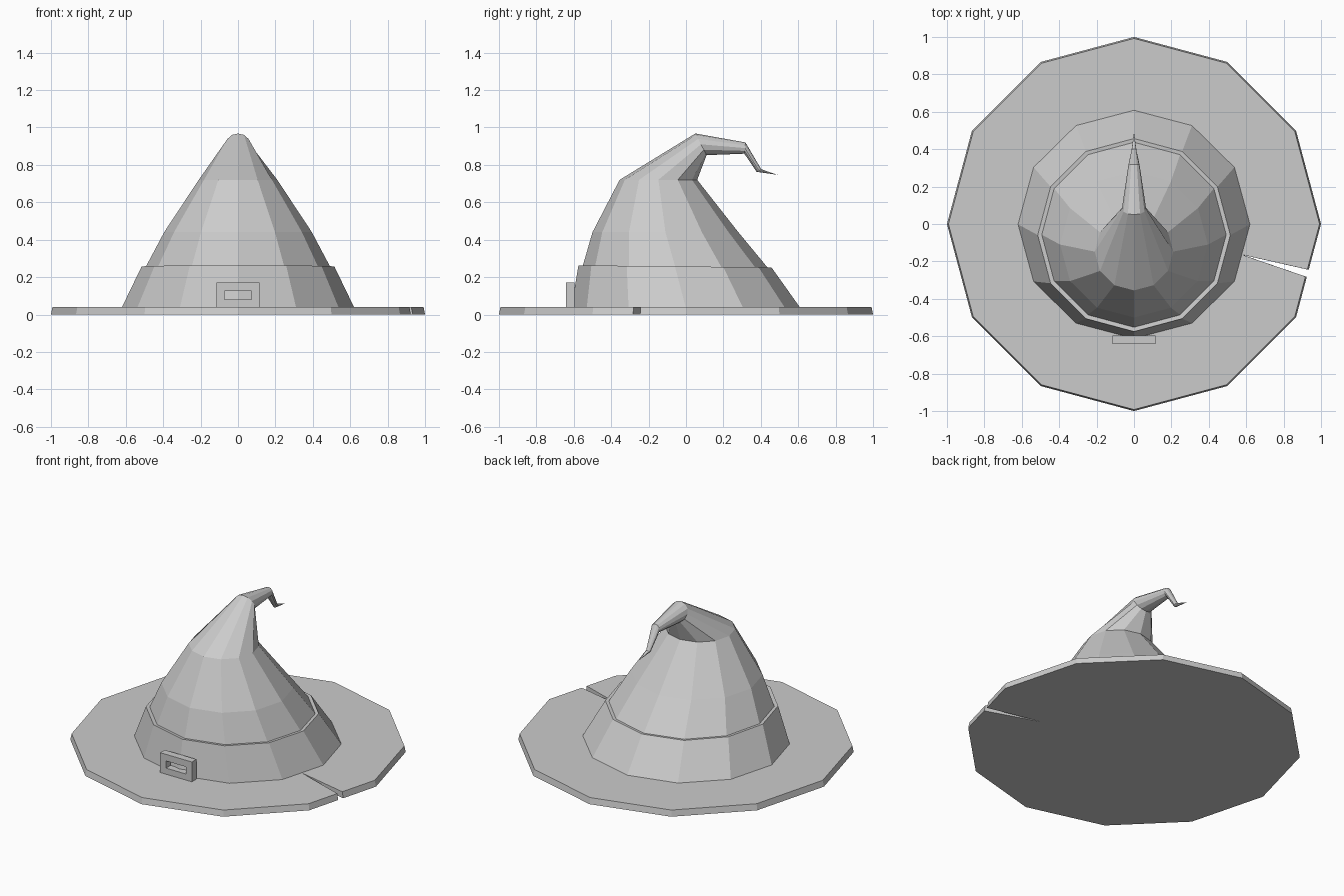
import bpy, bmesh
from math import sin, cos, pi

if "Cube" in bpy.data.objects:
    bpy.data.objects.remove(bpy.data.objects["Cube"])

SIDES = 12


def finish(name, bm):
    bmesh.ops.recalc_face_normals(bm, faces=bm.faces)
    mesh = bpy.data.meshes.new(name)
    bm.to_mesh(mesh)
    bm.free()
    obj = bpy.data.objects.new(name, mesh)
    bpy.context.collection.objects.link(obj)
    return obj


def bridge(bm, a, b):
    n = len(a)
    for i in range(n):
        j = (i + 1) % n
        bm.faces.new((a[i], a[j], b[j], b[i]))


def ring(bm, front, back, half_width):
    """Tilted 12-sided ring from its front and back (y, z) points."""
    cy, cz = (front[0] + back[0]) / 2, (front[1] + back[1]) / 2
    dy, dz = (front[0] - back[0]) / 2, (front[1] - back[1]) / 2
    out = []
    for i in range(SIDES):
        t = 2 * pi * i / SIDES
        out.append(bm.verts.new((half_width * sin(t), cy + dy * cos(t), cz + dz * cos(t))))
    return out


def loft(name, sections, tip=None):
    bm = bmesh.new()
    rings = [ring(bm, *s) for s in sections]
    for a, b in zip(rings, rings[1:]):
        bridge(bm, a, b)
    if tip:
        v = bm.verts.new(tip)
        last = rings[-1]
        for i in range(SIDES):
            bm.faces.new((last[i], last[(i + 1) % SIDES], v))
    return finish(name, bm)


# Brim: flat 12-sided slab with a narrow torn slit on the right
bm = bmesh.new()
outline = [(cos(2 * pi * i / SIDES), sin(2 * pi * i / SIDES)) for i in range(SIDES)]
outline += [(0.924, -0.283), (0.58, -0.165), (0.934, -0.245)]
low = [bm.verts.new((x, y, 0)) for x, y in outline]
high = [bm.verts.new((x * 0.992, y * 0.992, 0.04)) for x, y in outline]
bridge(bm, low, high)
bm.faces.new(low)
bm.faces.new(high)
finish("brim", bm)

# Band: sloped collar with a thin top rim
loft("hat_band", [
    ((-0.612, 0.04), (0.608, 0.04), 0.62),
    ((-0.575, 0.263), (0.457, 0.252), 0.515),
    ((-0.552, 0.26), (0.437, 0.25), 0.493),
])

# Crown: leaning cone that folds back to a crooked tip
loft("crown", [
    ((-0.552, 0.26), (0.437, 0.25), 0.493),
    ((-0.50, 0.44), (0.28, 0.44), 0.395),
    ((-0.355, 0.72), (0.06, 0.72), 0.21),
    ((0.05, 0.968), (0.11, 0.852), 0.065),
    ((0.318, 0.92), (0.312, 0.86), 0.03),
    ((0.402, 0.777), (0.377, 0.763), 0.014),
], tip=(0, 0.49, 0.747))

# Buckle: rectangular frame on the front of the band
bm = bmesh.new()


def rect(hw, z0, z1, y):
    return [bm.verts.new((x, y, z)) for x, z in ((-hw, z0), (hw, z0), (hw, z1), (-hw, z1))]


loops = [rect(0.115, 0.04, 0.17, -0.642), rect(0.072, 0.08, 0.127, -0.642),
         rect(0.072, 0.08, 0.127, -0.595), rect(0.115, 0.04, 0.17, -0.595)]
for k in range(4):
    bridge(bm, loops[k], loops[(k + 1) % 4])
finish("buckle", bm)
